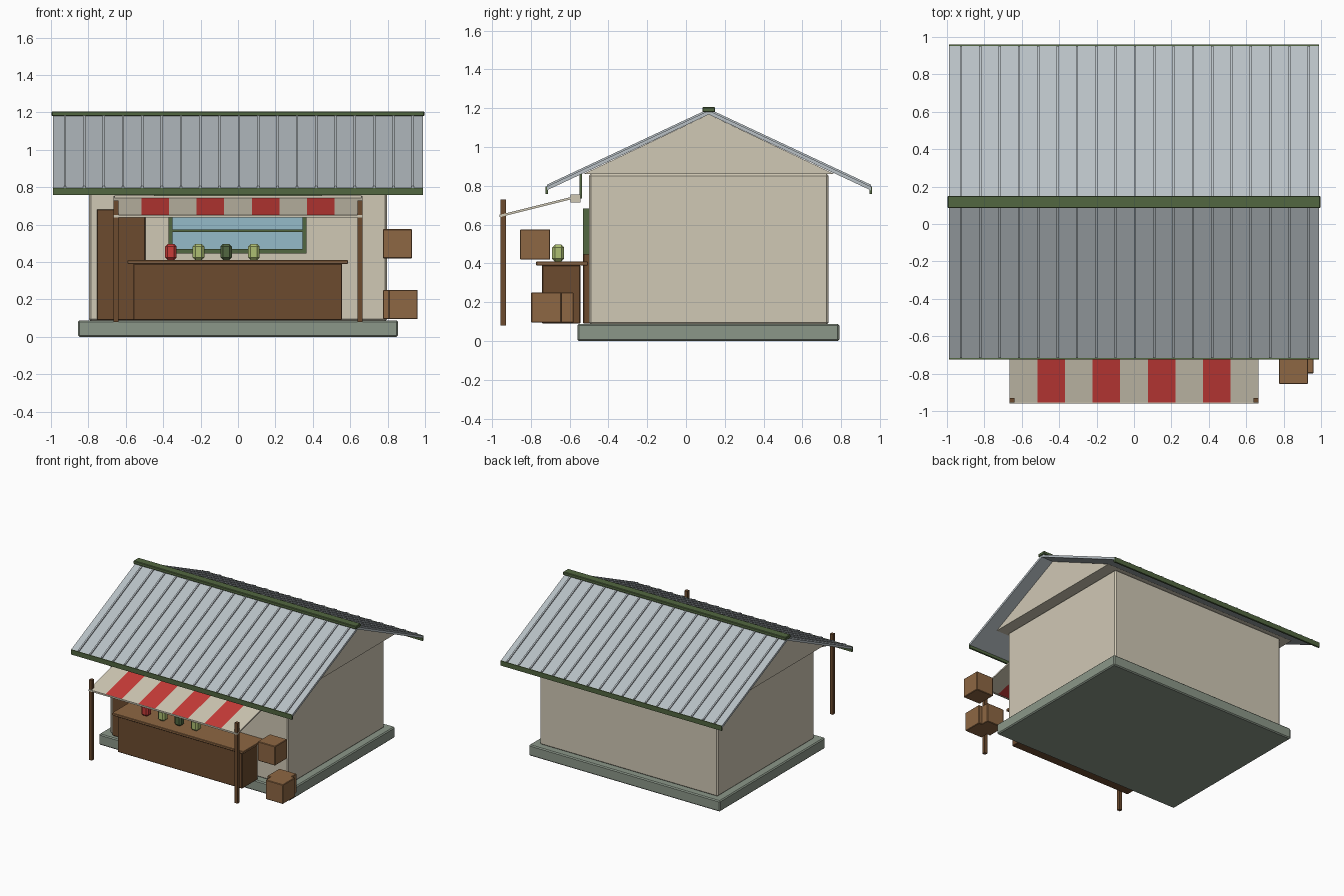
import bpy
import bmesh

if "Cube" in bpy.data.objects:
    bpy.data.objects.remove(bpy.data.objects["Cube"], do_unlink=True)


def material(name, r, g, b):
    m = bpy.data.materials.new(name)
    m.use_nodes = True
    m.diffuse_color = (r, g, b, 1)
    m.node_tree.nodes["Principled BSDF"].inputs["Base Color"].default_value = (r, g, b, 1)
    return m


CREAM = material("cream", 0.63, 0.58, 0.46)
METAL = material("roof_metal", 0.48, 0.53, 0.56)
RED = material("red", 0.58, 0.045, 0.04)
GREEN = material("dark_green", 0.085, 0.135, 0.052)
DARK = material("dark_wood", 0.15, 0.07, 0.028)
WOOD = material("light_wood", 0.27, 0.135, 0.056)
STONE = material("stone", 0.26, 0.31, 0.25)
GLASS = material("glass", 0.30, 0.50, 0.58)
LIME = material("light_green", 0.42, 0.52, 0.17)


def finish(name, bm, mat, bevel=0):
    bmesh.ops.recalc_face_normals(bm, faces=bm.faces)
    mesh = bpy.data.meshes.new(name)
    bm.to_mesh(mesh)
    bm.free()
    mesh.materials.append(mat)
    obj = bpy.data.objects.new(name, mesh)
    bpy.context.collection.objects.link(obj)
    if bevel:
        mod = obj.modifiers.new("Bevel", "BEVEL")
        mod.width = bevel
        mod.segments = 1
    return obj


def box(name, mat, x, y, z, bevel=0):
    """Box from (min, max) pairs."""
    bm = bmesh.new()
    bmesh.ops.create_cube(bm, size=1)
    for v in bm.verts:
        for i, (lo, hi) in enumerate((x, y, z)):
            v.co[i] = (lo + hi) / 2 + v.co[i] * (hi - lo)
    return finish(name, bm, mat, bevel)


def extrude_x(name, mat, profile, x0, x1):
    """Extrude a (y, z) profile from x0 to x1."""
    bm = bmesh.new()
    face = bm.faces.new([bm.verts.new((x0, y, z)) for y, z in profile])
    out = bmesh.ops.extrude_face_region(bm, geom=[face])
    for v in out["geom"]:
        if isinstance(v, bmesh.types.BMVert):
            v.co.x = x1
    return finish(name, bm, mat)


# Foundation, walls and overhanging gable
RIDGE = 0.1175
box("foundation", STONE, (-0.855, 0.855), (-0.56, 0.79), (0, 0.088), 0.008)
box("walls", CREAM, (-0.797, 0.797), (-0.5, 0.735), (0.085, 0.862), 0.01)
extrude_x("gable", CREAM, [(RIDGE - 0.645, 0.862), (RIDGE + 0.645, 0.862), (RIDGE, 1.168)], -0.885, 0.885)

# Roof slopes with standing seams and eave boards
RUN, TOP, EAVE = 0.835, 1.188, 0.797
for side, label in ((-1, "front"), (1, "back")):
    edge = RIDGE + side * RUN
    extrude_x(label + "_roof", METAL,
              [(RIDGE, TOP), (edge, EAVE), (edge, EAVE - 0.02), (RIDGE, TOP - 0.02)], -0.99, 0.99)
    for k in range(-9, 10):
        x = 0.005 + k * 0.1033
        extrude_x(label + "_seam", METAL,
                  [(RIDGE, TOP + 0.009), (edge, EAVE + 0.009), (edge, EAVE - 0.005), (RIDGE, TOP - 0.005)],
                  x - 0.006, x + 0.006)
    box(label + "_eave_board", GREEN, (-0.99, 0.99), (edge - 0.007, edge + 0.007), (0.758, 0.797))
box("ridge_cap", GREEN, (-0.997, 0.997), (RIDGE - 0.033, RIDGE + 0.033), (1.18, 1.206), 0.004)

# Door and window
box("door", DARK, (-0.755, -0.495), (-0.53, -0.495), (0.09, 0.682), 0.004)
box("window_glass", GLASS, (-0.36, 0.355), (-0.515, -0.495), (0.455, 0.675))
for z in (0.459, 0.671):
    box("window_rail", GREEN, (-0.37, 0.365), (-0.53, -0.495), (z - 0.012, z + 0.012))
for x in (-0.36, 0.355):
    box("window_stile", GREEN, (x - 0.011, x + 0.011), (-0.53, -0.495), (0.447, 0.683))
box("window_crossbar", GREEN, (-0.36, 0.355), (-0.525, -0.495), (0.56, 0.574))

# Striped awning with its rail, front rod and posts
STRIPES, LEFT = 9, -0.665
STEP = 2 * abs(LEFT) / STRIPES
for i in range(STRIPES):
    extrude_x("awning_stripe", RED if i % 2 else CREAM,
              [(-0.555, 0.752), (-0.955, 0.652), (-0.955, 0.64), (-0.555, 0.74)],
              LEFT + i * STEP, LEFT + (i + 1) * STEP)
box("awning_rail", CREAM, (-0.66, 0.66), (-0.595, -0.545), (0.715, 0.755))
box("awning_rod", CREAM, (LEFT, -LEFT), (-0.961, -0.948), (0.639, 0.652))
box("fascia_panel", GREEN, (-0.45, 0.45), (-0.55, -0.535), (0.735, 0.862))
for x in (-0.652, 0.652):
    box("awning_post", DARK, (x - 0.013, x + 0.013), (-0.955, -0.929), (0.08, 0.73))

# Counter with a row of jars
box("counter", DARK, (-0.56, 0.557), (-0.742, -0.545), (0.09, 0.392), 0.004)
box("counter_top", WOOD, (-0.59, 0.588), (-0.772, -0.505), (0.39, 0.41), 0.003)
for i, mat in enumerate((RED, LIME, GREEN, LIME)):
    x = -0.359 + i * 0.148
    box("jar", mat, (x - 0.031, x + 0.031), (-0.69, -0.628), (0.411, 0.497), 0.014)

# Crates beside the stall
for x, y, z in ((0.775, -0.856, 0.42), (0.805, -0.798, 0.095), (0.775, -0.735, 0.095)):
    box("crate", WOOD, (x, x + 0.156), (y, y + 0.156), (z, z + 0.156), 0.004)
